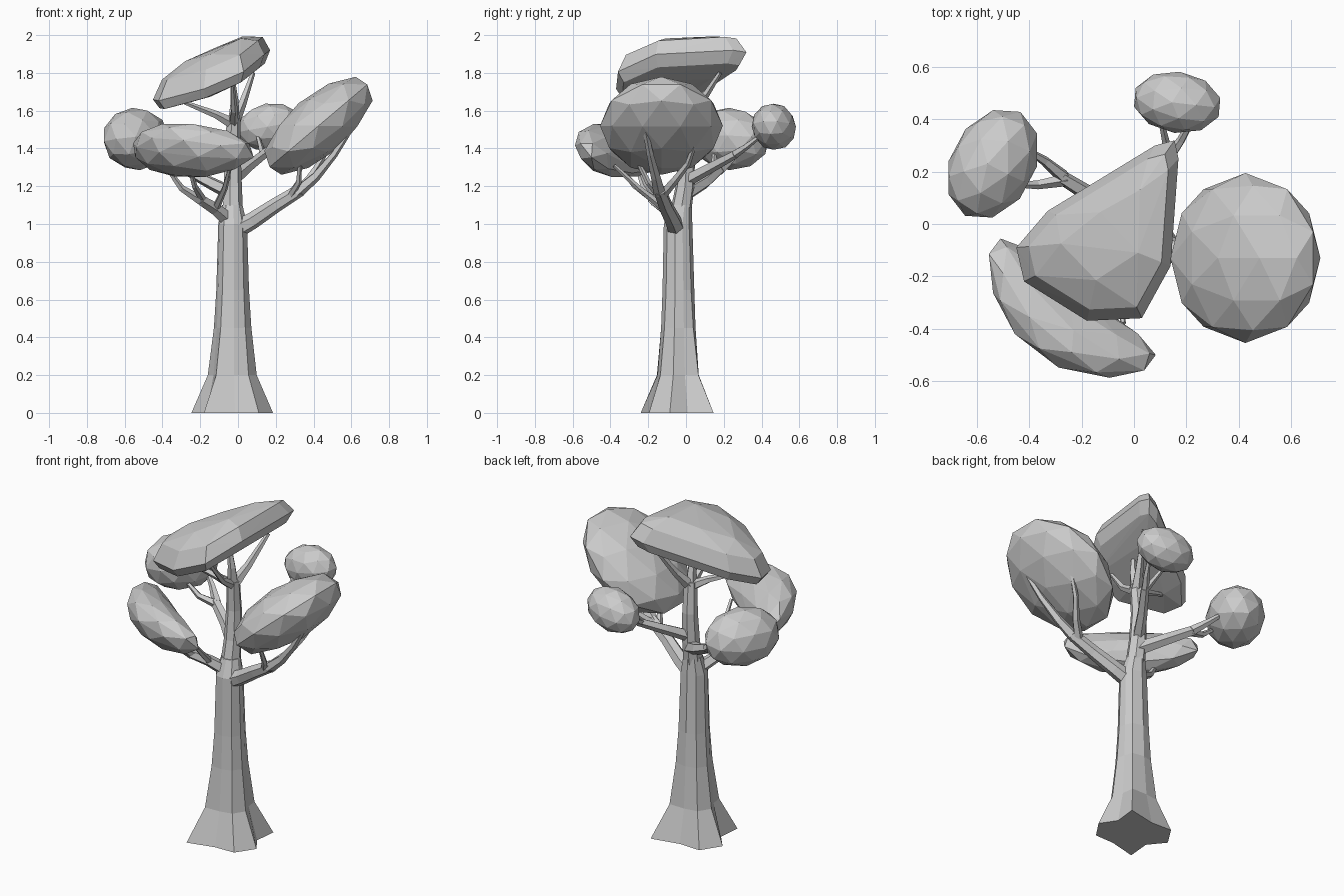
import bpy, bmesh, math
from mathutils import Vector

if "Cube" in bpy.data.objects:
    bpy.data.objects.remove(bpy.data.objects["Cube"])

Z = Vector((0, 0, 1))


def finish(bm, name):
    bmesh.ops.recalc_face_normals(bm, faces=bm.faces)
    me = bpy.data.meshes.new(name)
    bm.to_mesh(me)
    bm.free()
    ob = bpy.data.objects.new(name, me)
    bpy.context.collection.objects.link(ob)
    return ob


def loft(name, rings):
    """Skin a list of equal-length rings into a closed flat-faced tube."""
    bm = bmesh.new()
    vs = [[bm.verts.new(p) for p in r] for r in rings]
    n = len(vs[0])
    for a, b in zip(vs, vs[1:]):
        for i in range(n):
            j = (i + 1) % n
            bm.faces.new((a[i], a[j], b[j], b[i]))
    bm.faces.new(vs[0][::-1])
    bm.faces.new(vs[-1])
    return finish(bm, name)


def branch(name, pts, r0, r1, sides=5):
    """Tapered tube through points."""
    pts = [Vector(p) for p in pts]
    rings, last = [], len(pts) - 1
    for k, p in enumerate(pts):
        t = (pts[min(k + 1, last)] - pts[max(k - 1, 0)]).normalized()
        q = Z.rotation_difference(t)
        r = r0 + (r1 - r0) * k / last
        rings.append([p + q @ Vector((r * math.cos(a), r * math.sin(a), 0))
                      for a in (math.tau * i / sides for i in range(sides))])
    return loft(name, rings)


def blob(name, center, ax, ay, az, bend=0.0, bend_dir=(0, 0, 0)):
    """Faceted foliage: icosphere stretched along three axes, optionally bent."""
    bm = bmesh.new()
    bmesh.ops.create_icosphere(bm, subdivisions=2, radius=1.0)
    c, ax, ay, az, d = map(Vector, (center, ax, ay, az, bend_dir))
    for v in bm.verts:
        p = v.co.copy()
        v.co = c + ax * p.x + ay * p.y + az * p.z + d * (bend * p.x ** 2)
    return finish(bm, name)


# Trunk: irregular lobed root foot (angle, radius) easing into a round column
foot = [(18, .16), (48, .25), (92, .15), (132, .21), (170, .22),
        (203, .15), (233, .25), (275, .16), (312, .21), (348, .22)]
rings = []
for z, r, k, cx, cy in ((0, .2, 1, -.03, -.04), (.2, .125, .35, -.03, -.04),
                        (.45, .098, .15, -.028, -.04), (.65, .087, .06, -.028, -.04),
                        (1.0, .077, .03, -.028, -.042), (1.1, .055, 0, -.03, -.025)):
    rings.append([(cx + rr * math.cos(a), cy + rr * math.sin(a), z)
                  for a, rr in ((math.radians(d), r + (f - .2) * k) for d, f in foot)])
loft("trunk", rings)
branch("leader", [(-.03, -.03, 1.05), (-.03, -.005, 1.2), (-.03, .005, 1.38), (-.025, -.01, 1.56)],
       .057, .038, 7)

# Branches under the crown pad
crown = (-.025, -.01, 1.53)
branch("crown_branch_back", [crown, (.02, .07, 1.63), (.08, .18, 1.80)], .034, .012)
branch("crown_branch_mid", [crown, (-.02, -.03, 1.65), (-.03, -.04, 1.78)], .034, .012)
branch("crown_branch_left", [crown, (-.12, -.05, 1.58), (-.30, -.10, 1.65)], .032, .01)
branch("crown_branch_front", [crown, (-.02, -.12, 1.60), (-.03, -.24, 1.75)], .028, .01)

# Right limb and forks, the outer ones running along the pad's underside
branch("right_limb", [(-.01, -.05, .97), (.08, -.07, 1.02), (.20, -.11, 1.10), (.33, -.14, 1.18)],
       .05, .034, 6)
branch("right_fork_outer", [(.31, -.14, 1.165), (.41, -.16, 1.25), (.51, -.19, 1.37), (.64, -.23, 1.57)],
       .034, .012)
branch("right_fork_back", [(.29, -.13, 1.15), (.37, -.06, 1.23), (.43, .01, 1.32), (.51, .06, 1.46)],
       .028, .01)
branch("right_fork_front", [(.27, -.13, 1.14), (.32, -.2, 1.22), (.33, -.27, 1.36)], .022, .01)

# Front-left limb and forks
branch("front_limb", [(-.05, -.05, 1.02), (-.12, -.11, 1.08), (-.20, -.18, 1.13)], .04, .028)
branch("front_fork_left", [(-.19, -.17, 1.12), (-.30, -.22, 1.19), (-.38, -.26, 1.30)], .027, .01)
branch("front_fork_mid", [(-.18, -.16, 1.12), (-.23, -.27, 1.20), (-.26, -.36, 1.31)], .022, .01)
branch("front_fork_right", [(-.12, -.11, 1.08), (-.07, -.25, 1.19), (-.04, -.38, 1.31)], .022, .01)

# Left limb and forks
branch("left_limb", [(-.03, 0, 1.16), (-.15, .10, 1.22), (-.28, .18, 1.29)], .04, .028)
branch("left_fork_back", [(-.27, .18, 1.285), (-.34, .24, 1.34), (-.42, .29, 1.41)], .028, .01)
branch("left_fork_front", [(-.26, .17, 1.28), (-.37, .15, 1.31), (-.46, .15, 1.38)], .026, .01)

# Back limb and forks
branch("back_limb", [(-.03, 0, 1.23), (.05, .13, 1.30), (.14, .26, 1.37)], .036, .024)
branch("back_fork_right", [(.13, .25, 1.365), (.18, .32, 1.41), (.23, .41, 1.48)], .024, .01)
branch("back_fork_left", [(.13, .25, 1.365), (.12, .32, 1.41), (.10, .41, 1.48)], .02, .01)

# Crown foliage: tilted, drooping pad hulled from one outline scaled into layers
outline = [(-.45, -.09), (-.42, -.22), (-.18, -.37), (.03, -.36), (.14, -.16),
           (.17, .25), (.155, .32), (.08, .30), (-.15, .15), (-.33, .05)]
bm = bmesh.new()
for s, h, step in ((1, 0, 1), (.86, .085, 1), (.5, .13, 2), (.9, -.06, 1), (.5, -.095, 2)):
    for x, y in outline[::step]:
        x, y = -.11 + (x + .11) * s, -.06 + (y + .06) * s
        droop = .4 * min(y, 0) ** 2 + .15 * max(y, 0) ** 2
        bm.verts.new((x, y, 1.853 + .42 * x + .02 * y + h - droop))
bmesh.ops.convex_hull(bm, input=bm.verts)
bmesh.ops.delete(bm, geom=[v for v in bm.verts if not v.link_faces], context='VERTS')
finish(bm, "crown_foliage")

# Right foliage: big disc tilted up and outward
blob("right_foliage", (.426, -.13, 1.52), (.272, 0, .23), (0, .325, 0), (-.105, 0, .12))
# Front foliage: long pad wrapped round the trunk
blob("front_foliage", (-.29, -.38, 1.39), (.312, -.234, 0), (-.072, -.096, .12),
     (.05, .067, .083), .1, (.6, .8, 0))
# Left and back foliage
c, s = math.cos(math.radians(-28)), math.sin(math.radians(-28))
blob("left_foliage", (-.54, .23, 1.45), (.162 * c, .162 * s, .02), (-.225 * s, .225 * c, 0), (-.02, 0, .165))
blob("back_foliage", (.165, .465, 1.515), (.17, -.02, .03), (.01, .117, 0), (-.02, 0, .122))
